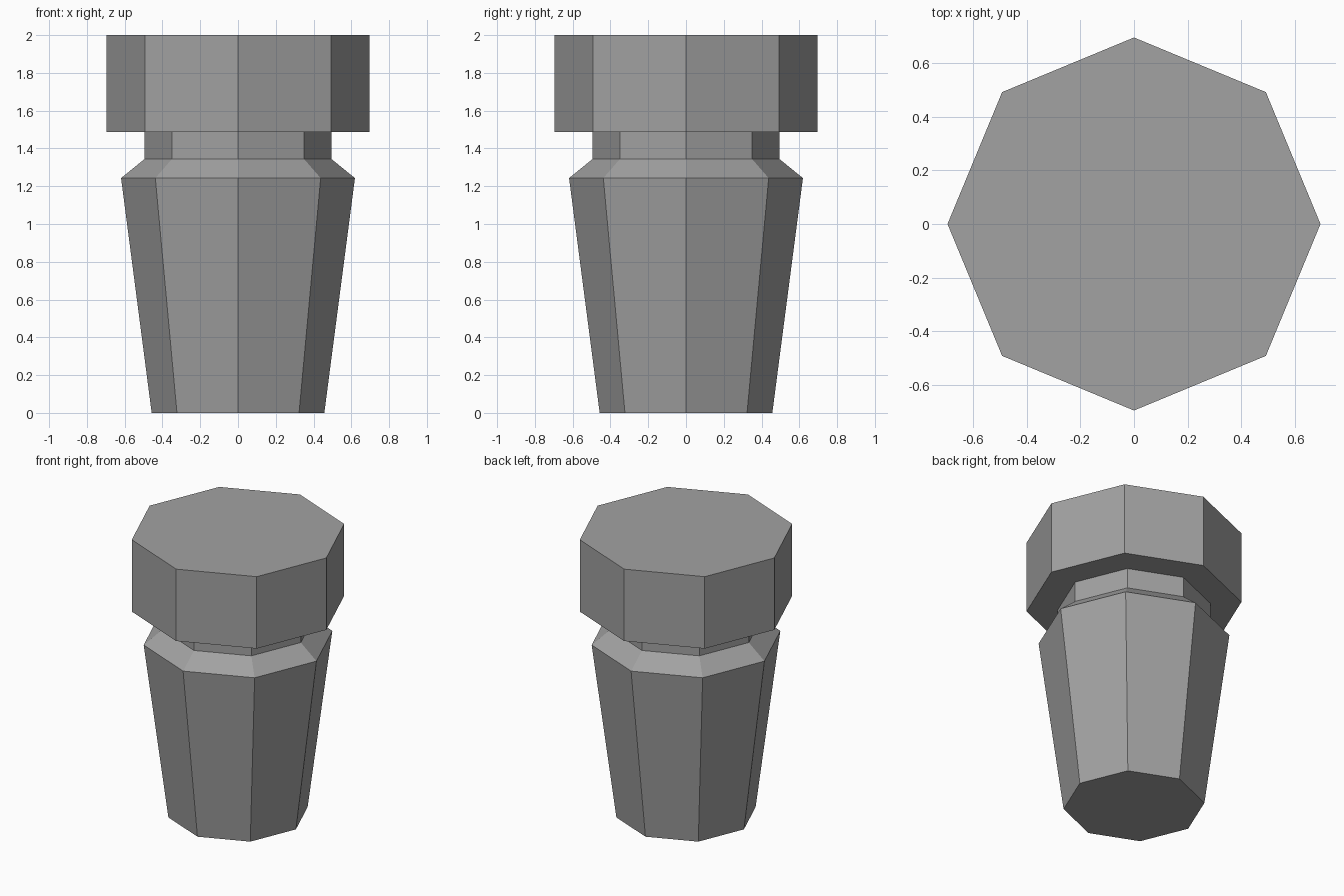
import bpy
import bmesh
from math import cos, sin, pi

SIDES = 8

cube = bpy.data.objects.get("Cube")
if cube:
    bpy.data.objects.remove(cube, do_unlink=True)

grey = bpy.data.materials.new("plain_grey")
grey.use_nodes = True
colour = (0.36, 0.36, 0.36, 1.0)
grey.diffuse_color = colour
grey.node_tree.nodes["Principled BSDF"].inputs["Base Color"].default_value = colour


def turned_part(name, profile):
    """Capped flat-sided solid from (radius, height) points, bottom to top."""
    bm = bmesh.new()
    rings = []
    for radius, z in profile:
        angles = [2 * pi * i / SIDES for i in range(SIDES)]
        rings.append([bm.verts.new((radius * cos(a), radius * sin(a), z)) for a in angles])
    for low, high in zip(rings, rings[1:]):
        for i in range(SIDES):
            j = (i + 1) % SIDES
            bm.faces.new((low[i], low[j], high[j], high[i]))
    bm.faces.new(rings[0][::-1])
    bm.faces.new(rings[-1])
    mesh = bpy.data.meshes.new(name)
    bm.to_mesh(mesh)
    bm.free()
    mesh.materials.append(grey)
    obj = bpy.data.objects.new(name, mesh)
    bpy.context.collection.objects.link(obj)
    return obj


# Tapered body with sloped shoulder and narrow neck, then the wide cap
turned_part("body_and_neck", [(0.457, 0), (0.619, 1.243), (0.496, 1.343), (0.496, 1.487)])
turned_part("cap", [(0.697, 1.487), (0.697, 2)])
